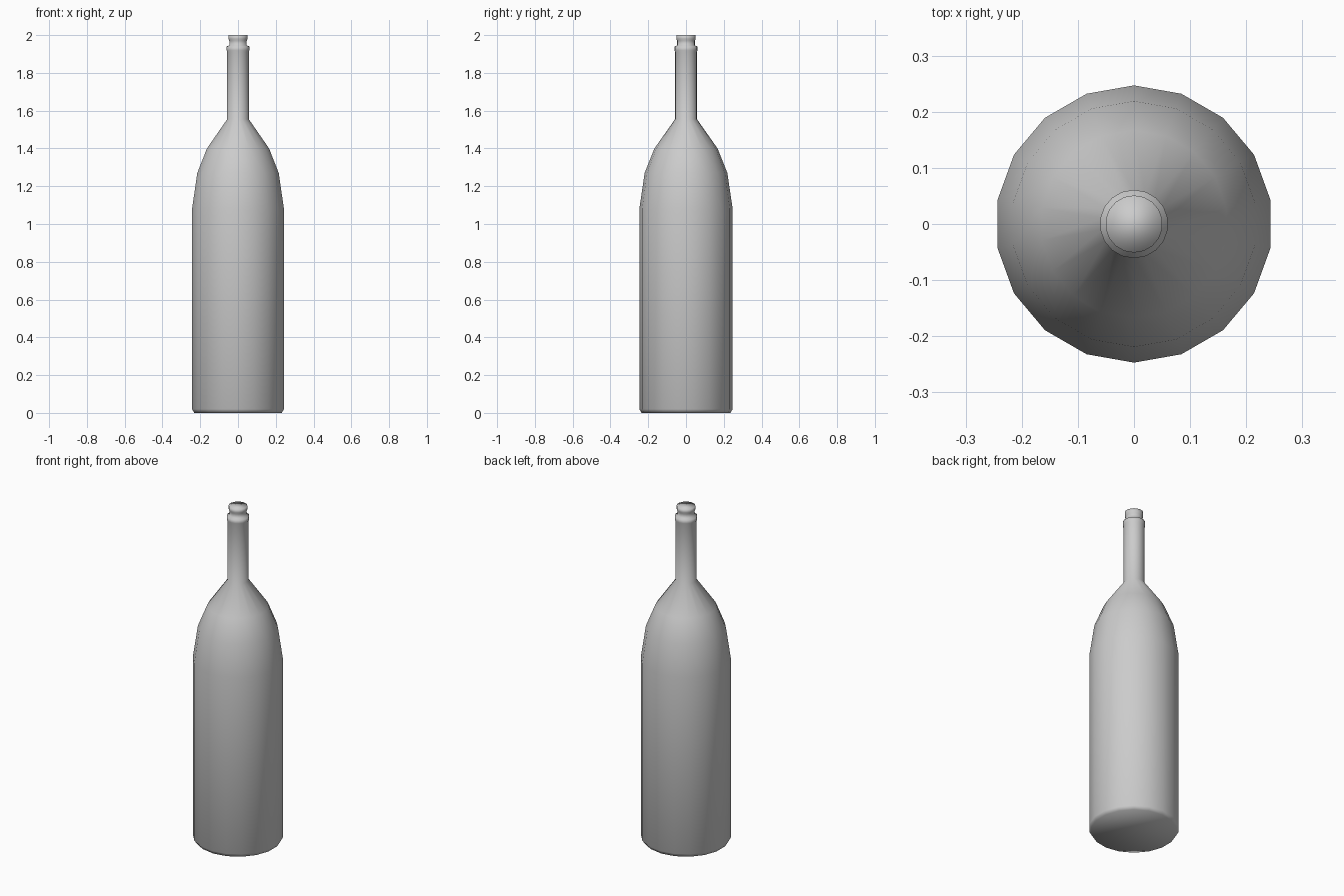
import bpy, bmesh
from math import sin, cos, tau

cube = bpy.data.objects.get("Cube")
if cube:
    bpy.data.objects.remove(cube)

SIDES = 18

glass = bpy.data.materials.new("grey_glass")
glass.use_nodes = True
grey = (0.6, 0.6, 0.6, 1)
glass.diffuse_color = grey
glass.node_tree.nodes["Principled BSDF"].inputs["Base Color"].default_value = grey


def lathe(name, profile):
    """Turn a (radius, height) profile about z and cap both ends."""
    bm = bmesh.new()
    rings = [[bm.verts.new((r * sin(tau * i / SIDES), r * cos(tau * i / SIDES), z))
              for i in range(SIDES)] for r, z in profile]
    for low, high in zip(rings, rings[1:]):
        for i in range(SIDES):
            j = (i + 1) % SIDES
            bm.faces.new((low[i], low[j], high[j], high[i]))
    bm.faces.new(rings[0])
    bm.faces.new(rings[-1])
    bmesh.ops.recalc_face_normals(bm, faces=bm.faces)
    for face in bm.faces:
        face.smooth = True
    mesh = bpy.data.meshes.new(name)
    bm.to_mesh(mesh)
    bm.free()
    mesh.materials.append(glass)
    obj = bpy.data.objects.new(name, mesh)
    bpy.context.collection.objects.link(obj)
    return obj


# Base, straight body, tapering shoulder, neck, lip and flared mouth
lathe("bottle", [
    (0.235, 0), (0.247, 0.02),
    (0.247, 1.08), (0.219, 1.27), (0.167, 1.40), (0.058, 1.555),
    (0.058, 1.91), (0.061, 1.92), (0.061, 1.94),
    (0.047, 1.945), (0.047, 1.97), (0.051, 1.98), (0.051, 2.0),
])
